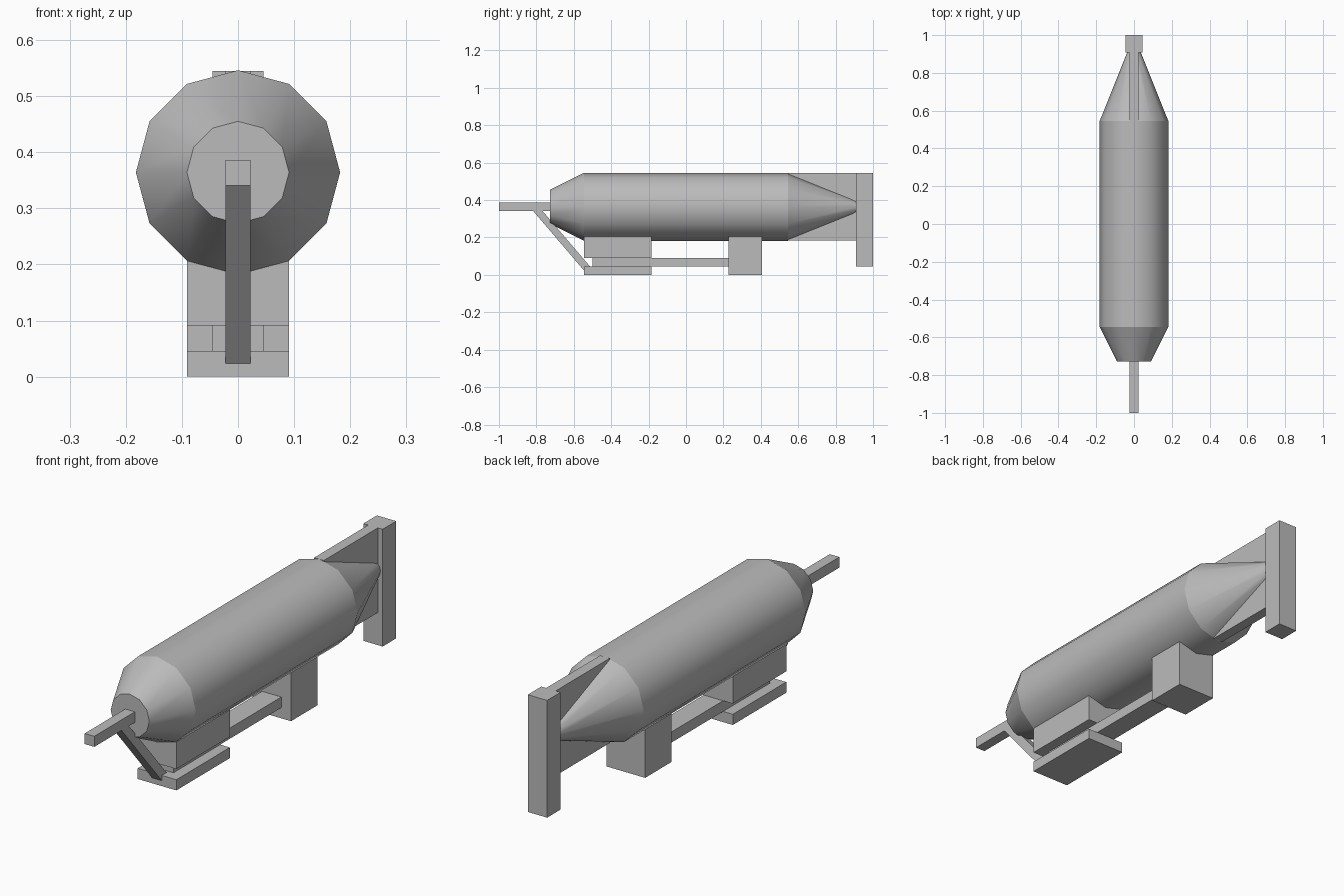
import bpy
import bmesh
import math

cube = bpy.data.objects.get("Cube")
if cube:
    bpy.data.objects.remove(cube, do_unlink=True)

grey = bpy.data.materials.new("light_grey")
grey.use_nodes = True
grey.diffuse_color = (0.5, 0.5, 0.5, 1)
grey.node_tree.nodes["Principled BSDF"].inputs["Base Color"].default_value = (0.5, 0.5, 0.5, 1)


def finish(name, bm):
    bmesh.ops.recalc_face_normals(bm, faces=bm.faces[:])
    mesh = bpy.data.meshes.new(name)
    bm.to_mesh(mesh)
    bm.free()
    mesh.materials.append(grey)
    obj = bpy.data.objects.new(name, mesh)
    bpy.context.collection.objects.link(obj)
    return obj


def prism(name, half_width, outline):
    """Side outline of (y, z) points, extruded across x."""
    bm = bmesh.new()
    face = bm.faces.new([bm.verts.new((-half_width, y, z)) for y, z in outline])
    grown = bmesh.ops.extrude_face_region(bm, geom=[face])["geom"]
    verts = [v for v in grown if isinstance(v, bmesh.types.BMVert)]
    bmesh.ops.translate(bm, verts=verts, vec=(2 * half_width, 0, 0))
    return finish(name, bm)


def box(name, half_width, y0, y1, z0, z1):
    return prism(name, half_width, [(y0, z0), (y1, z0), (y1, z1), (y0, z1)])


def hull(name, profile, centre_z, sides=12):
    """Rings of (y, radius) joined into a body, sharp at every ring."""
    bm = bmesh.new()
    rings = []
    for y, r in profile:
        angles = [2 * math.pi * i / sides for i in range(sides)]
        rings.append([bm.verts.new((r * math.cos(a), y, centre_z + r * math.sin(a)))
                      for a in angles])
    for a, b in zip(rings, rings[1:]):
        for i in range(sides):
            j = (i + 1) % sides
            bm.faces.new((a[i], a[j], b[j], b[i])).smooth = True
    for ring in (rings[0], rings[-1]):
        bm.faces.new(ring)
    for ring in rings:
        for i in range(sides):
            bm.edges.get((ring[i - 1], ring[i])).smooth = False
    return finish(name, bm)


# Main body with tapered nose and tail
hull("hull", [(-0.727, 0.091), (-0.545, 0.182), (0.545, 0.182), (0.909, 0.036)], 0.364)

# Nose boom and its diagonal brace
box("nose_boom", 0.0227, -1.0, -0.727, 0.341, 0.386)
prism("nose_brace", 0.0227, [(-0.82, 0.345), (-0.545, 0.023), (-0.513, 0.045), (-0.77, 0.345)])

# Tail fin and upright rudder post
box("tail_fin", 0.0227, 0.545, 0.909, 0.184, 0.545)
box("rudder_post", 0.0455, 0.909, 1.0, 0.0455, 0.545)

# Undercarriage
box("front_mount", 0.091, -0.545, -0.185, 0.091, 0.273)
box("rear_mount", 0.091, 0.227, 0.405, 0.0, 0.273)
box("keel_rail", 0.0455, -0.5, 0.227, 0.0455, 0.091)
box("front_skid", 0.091, -0.545, -0.185, 0.0, 0.0455)
